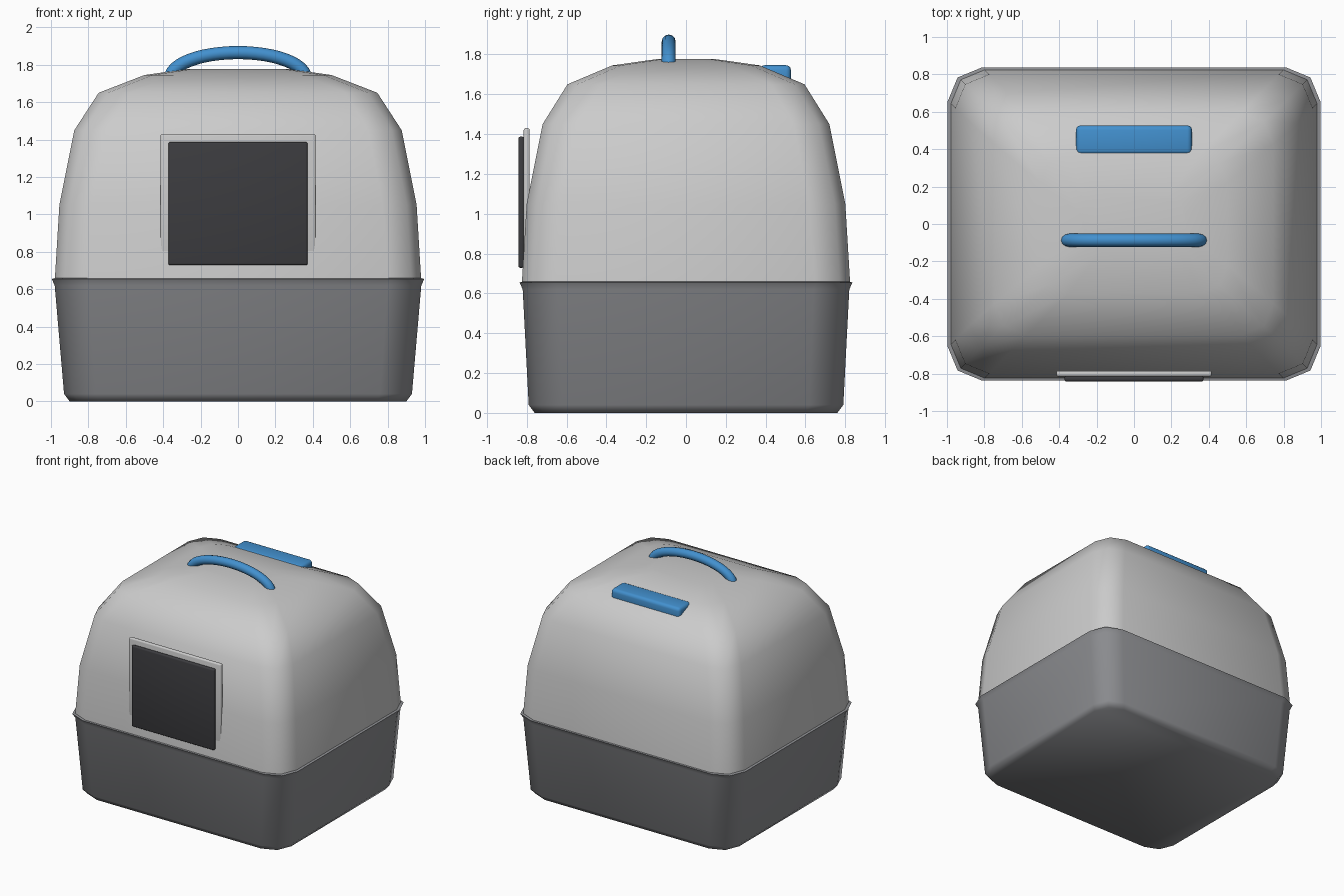
import bpy, bmesh, math

if "Cube" in bpy.data.objects:
    bpy.data.objects.remove(bpy.data.objects["Cube"])


def material(name, rgb):
    m = bpy.data.materials.new(name)
    m.diffuse_color = (*rgb, 1)
    m.use_nodes = True
    m.node_tree.nodes["Principled BSDF"].inputs["Base Color"].default_value = m.diffuse_color
    return m


DARK_GREY = material("tray_grey", (0.28, 0.285, 0.3))
BLACK = material("door_black", (0.045, 0.045, 0.05))
BLUE = material("trim_blue", (0.055, 0.28, 0.62))


def finish(name, bm, mat=None, angle=60):
    bmesh.ops.recalc_face_normals(bm, faces=bm.faces)
    me = bpy.data.meshes.new(name)
    bm.to_mesh(me)
    bm.free()
    ob = bpy.data.objects.new(name, me)
    bpy.context.collection.objects.link(ob)
    if mat:
        me.materials.append(mat)
    bpy.ops.object.select_all(action='DESELECT')
    ob.select_set(True)
    bpy.context.view_layer.objects.active = ob
    bpy.ops.object.shade_smooth_by_angle(angle=math.radians(angle))
    return ob


def skin(bm, rings):
    """Bridge equal-length rings of verts and cap both ends."""
    n = len(rings[0])
    for a, b in zip(rings, rings[1:]):
        for i in range(n):
            j = (i + 1) % n
            bm.faces.new((a[i], a[j], b[j], b[i]))
    bm.faces.new(rings[0][::-1])
    bm.faces.new(rings[-1])


def rounded_shell(name, profile, mat=None):
    """Loft rounded rectangles given as (half x, half y, z, corner radius)."""
    bm = bmesh.new()
    rings = []
    for hx, hy, z, r in profile:
        ring = []
        for k, (sx, sy) in enumerate([(1, 1), (-1, 1), (-1, -1), (1, -1)]):
            for s in range(3):
                t = math.radians(90 * k + 45 * s)
                ring.append(bm.verts.new((sx * (hx - r) + r * math.cos(t),
                                          sy * (hy - r) + r * math.sin(t), z)))
        rings.append(ring)
    skin(bm, rings)
    return finish(name, bm, mat)


def soft_box(name, lo, hi, bevel, mat=None, segments=3):
    bm = bmesh.new()
    bmesh.ops.create_cube(bm, size=1)
    for v in bm.verts:
        v.co = [(a + b) / 2 + c * (b - a) for a, b, c in zip(lo, hi, v.co)]
    bmesh.ops.bevel(bm, geom=bm.edges[:], offset=bevel, segments=segments,
                    profile=0.5, affect='EDGES')
    return finish(name, bm, mat, 35)


# Tray with a flared rim
rounded_shell("litter_tray", [
    (0.90, 0.76, 0.0, 0.16), (0.93, 0.79, 0.04, 0.17),
    (0.98, 0.82, 0.62, 0.18), (0.996, 0.836, 0.655, 0.18),
    (0.975, 0.815, 0.66, 0.17)], DARK_GREY)

# Domed hood
rounded_shell("hood", [
    (0.98, 0.825, 0.64, 0.18), (0.955, 0.80, 1.05, 0.18),
    (0.875, 0.72, 1.45, 0.18), (0.745, 0.595, 1.65, 0.17),
    (0.50, 0.37, 1.745, 0.15), (0.28, 0.15, 1.776, 0.10)])

# Entry frame and swing door
soft_box("door_frame", (-0.415, -0.815, 0.69), (0.415, -0.785, 1.43), 0.01)
soft_box("door_flap", (-0.372, -0.842, 0.728), (0.372, -0.812, 1.387), 0.011, BLACK)

# Rear latch
soft_box("rear_latch", (-0.31, 0.37, 1.64), (0.31, 0.527, 1.746), 0.025, BLUE)

# Arched carry handle
bm = bmesh.new()
A, B, Z0, R = 0.36, 0.135, 1.73, 0.035
rings = []
for i in range(25):
    t = math.pi * i / 24
    cx, cz = A * math.cos(t), Z0 + B * math.sin(t)
    nx, nz = B * math.cos(t), A * math.sin(t)
    d = math.hypot(nx, nz)
    nx, nz = nx / d, nz / d
    rings.append([bm.verts.new((cx + R * math.cos(u) * nx,
                                -0.087 + R * math.sin(u),
                                cz + R * math.cos(u) * nz))
                  for u in (2 * math.pi * k / 12 for k in range(12))])
skin(bm, rings)
finish("carry_handle", bm, BLUE)
